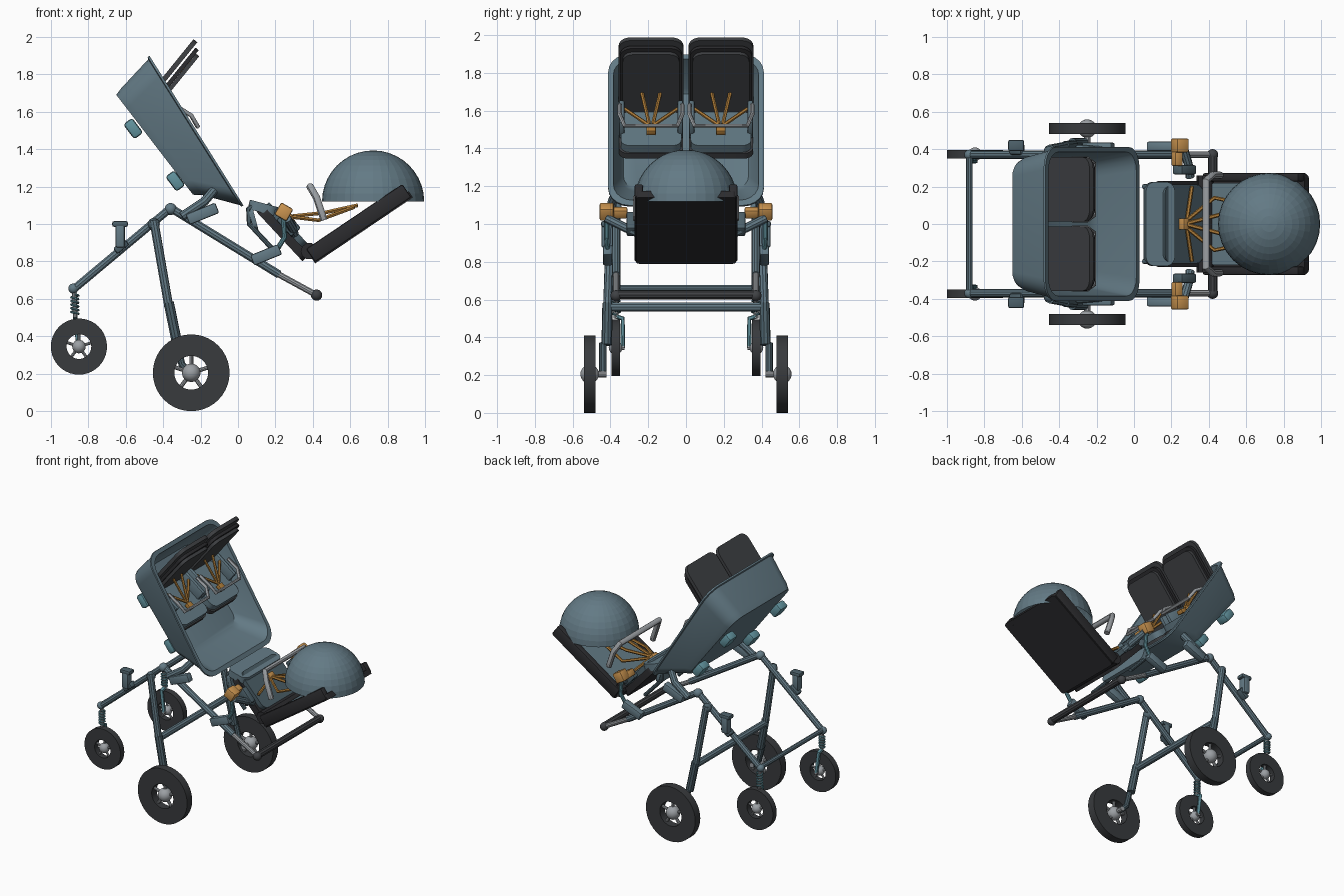
import bpy, bmesh, math
from mathutils import Matrix, Vector

if "Cube" in bpy.data.objects:
    bpy.data.objects.remove(bpy.data.objects["Cube"])


def material(name, rgb):
    m = bpy.data.materials.new(name)
    m.use_nodes = True
    m.diffuse_color = (*rgb, 1)
    m.node_tree.nodes["Principled BSDF"].inputs["Base Color"].default_value = (*rgb, 1)
    return m


SLATE = material("slate blue", (0.125, 0.195, 0.235))
DEEP = material("deep slate", (0.075, 0.12, 0.145))
CHARCOAL = material("charcoal", (0.05, 0.053, 0.058))
BLACK = material("black fabric", (0.025, 0.025, 0.028))
RUBBER = material("tyre rubber", (0.04, 0.043, 0.047))
GRAY = material("light gray", (0.33, 0.35, 0.37))
TEAL = material("teal", (0.12, 0.29, 0.34))
ORANGE = material("orange", (0.6, 0.3, 0.08))
STRAP = material("strap amber", (0.42, 0.2, 0.04))


def add(name, bm, mats, smooth=True):
    bmesh.ops.recalc_face_normals(bm, faces=bm.faces)
    mesh = bpy.data.meshes.new(name)
    bm.to_mesh(mesh)
    bm.free()
    return link(name, mesh, mats, smooth)


def link(name, mesh, mats, smooth=True):
    ob = bpy.data.objects.new(name, mesh)
    bpy.context.collection.objects.link(ob)
    mesh.materials.clear()
    for m in mats:
        mesh.materials.append(m)
    if smooth:
        bpy.ops.object.select_all(action='DESELECT')
        ob.select_set(True)
        bpy.context.view_layer.objects.active = ob
        bpy.ops.object.shade_smooth_by_angle(angle=math.radians(35))
    return ob


def tube(name, pts, r, mat, bevel=3):
    """Round tube along a list of points."""
    cu = bpy.data.curves.new(name, 'CURVE')
    cu.dimensions = '3D'
    cu.bevel_depth, cu.bevel_resolution, cu.use_fill_caps = r, bevel, True
    sp = cu.splines.new('POLY')
    sp.points.add(len(pts) - 1)
    for p, co in zip(sp.points, pts):
        p.co = (*co, 1)
    tmp = bpy.data.objects.new(name, cu)
    mesh = bpy.data.meshes.new_from_object(tmp)
    bpy.data.objects.remove(tmp)
    return link(name, mesh, [mat])


def box(name, c, size, tilt, mat, bevel=0.01):
    """Bevelled box whose long axis is tilted upwards by an angle in degrees."""
    bm = bmesh.new()
    bmesh.ops.create_cube(bm, size=1)
    bmesh.ops.scale(bm, vec=size, verts=bm.verts)
    if bevel:
        bmesh.ops.bevel(bm, geom=bm.edges[:], offset=bevel, segments=2, affect='EDGES', profile=0.5)
    bm.transform(Matrix.Translation(c) @ Matrix.Rotation(math.radians(-tilt), 4, 'Y'))
    return add(name, bm, [mat])


def panel(name, c, size, tilt, radius, mat):
    """Slab with rounded corners in its own plane."""
    bm = bmesh.new()
    loops = [[bm.verts.new(p) for p in rounded(-size[0] / 2, size[0] / 2, size[1] / 2, radius, h)]
             for h in (-size[2] / 2, size[2] / 2)]
    skin(bm, loops, caps=True)
    bm.transform(Matrix.Translation(c) @ Matrix.Rotation(math.radians(-tilt), 4, 'Y'))
    return add(name, bm, [mat])


def rounded(u0, u1, hv, r, w, shift=(0, 0)):
    pts = []
    corners = ((u1 - r, hv - r), (u0 + r, hv - r), (u0 + r, r - hv), (u1 - r, r - hv))
    for k, (cu, cv) in enumerate(corners):
        for j in range(6):
            a = math.pi / 2 * (k + j / 5)
            u = cu + r * math.cos(a)
            pts.append((u, cv + r * math.sin(a), w + shift[0] + shift[1] * u))
    return pts


def skin(bm, loops, caps=False, mats=None):
    for i, (a, b) in enumerate(zip(loops, loops[1:])):
        for k in range(len(a)):
            f = bm.faces.new((a[k - 1], a[k], b[k], b[k - 1]))
            f.material_index = mats[i] if mats else 0
    if caps:
        return bm.faces.new(loops[0]), bm.faces.new(loops[-1])


def lathe(name, profile, c, mat, axis='Y', n=40):
    """Closed ring section (radius, height) turned about an axis."""
    bm = bmesh.new()
    rings = [[bm.verts.new((r * math.cos(t * math.tau / n), r * math.sin(t * math.tau / n), h))
              for t in range(n)] for r, h in profile]
    skin(bm, rings + rings[:1])
    rot = Matrix.Rotation(math.pi / 2, 4, 'X') if axis == 'Y' else Matrix()
    bm.transform(Matrix.Translation(c) @ rot)
    return add(name, bm, [mat])


def ball(name, c, r, mat, smooth=True, cut=None):
    bm = bmesh.new()
    bmesh.ops.create_uvsphere(bm, u_segments=32, v_segments=20, radius=r)
    if cut is not None:
        bmesh.ops.bisect_plane(bm, geom=bm.verts[:] + bm.edges[:] + bm.faces[:],
                               plane_co=(0, 0, cut), plane_no=(0, 0, 1), clear_inner=True)
    bm.transform(Matrix.Translation(c))
    return add(name, bm, [mat], smooth)


def wheel(name, c, r, w):
    lathe(name + "_tyre", [(r * .44, -w / 2), (r, -w / 2), (r, w / 2), (r * .44, w / 2)], c, RUBBER)
    ball(name + "_hub", c, r * .24, GRAY)
    for k in range(5):
        a = k * math.tau / 5 + .3
        end = Vector(c) + Vector((math.cos(a), 0, math.sin(a))) * r * .48
        tube(name + "_spoke", [c, end], r * .055, GRAY)


# Frame, wheels and brackets, once per side
for s, side in ((1, "back"), (-1, "front")):
    def P(x, y, z):
        return (x, s * y, z)

    wheel(side + "_large_wheel", P(-.25, .51, .205), .205, .06)
    wheel(side + "_small_wheel", P(-.85, .373, .345), .15, .045)
    tube(side + "_upper_rail", [P(-.88, .37, .65), P(-.36, .37, 1.085)], .022, SLATE)
    tube(side + "_lower_rail", [P(-.36, .37, 1.085), P(.22, .37, .73)], .023, SLATE)
    tube(side + "_handle_rail", [P(.2, .37, .74), P(.42, .37, .62)], .017, GRAY)
    ball(side + "_handle_end", P(.42, .37, .62), .03, CHARCOAL)
    ball(side + "_apex_joint", P(-.36, .37, 1.08), .032, SLATE)
    tube(side + "_large_leg", [P(-.45, .4, 1.02), P(-.37, .415, .56)], .024, SLATE)
    tube(side + "_large_leg_lower", [P(-.37, .415, .58), P(-.325, .42, .36)], .028, DEEP)
    tube(side + "_axle_arm", [P(-.33, .44, .37), P(-.3, .44, .25), P(-.25, .44, .2)], .02, DEEP)
    tube(side + "_axle", [P(-.25, .42, .205), P(-.25, .51, .205)], .018, GRAY)
    ball(side + "_leg_joint", P(-.45, .39, 1.0), .032, DEEP)
    # Sprung caster
    ball(side + "_caster_joint", P(-.88, .37, .655), .027, SLATE)
    tube(side + "_caster_post", [P(-.875, .37, .65), P(-.87, .37, .5)], .013, GRAY)
    helix = [P(-.872 + .02 * math.cos(t * .8), .37 + .02 * math.sin(t * .8), .52 + t * .0025)
             for t in range(42)]
    tube(side + "_spring", helix, .006, TEAL, 1)
    tube(side + "_fork", [P(-.87, .37, .51), P(-.87, .335, .5), P(-.85, .335, .345)], .013, TEAL)
    tube(side + "_caster_axle", [P(-.85, .325, .345), P(-.85, .4, .345)], .014, GRAY)
    # Cup clamp on the upper rail
    box(side + "_clamp_post", P(-.63, .42, .94), (.05, .055, .13), 0, SLATE)
    box(side + "_clamp_top", P(-.63, .42, 1.0), (.085, .06, .03), 0, DEEP)
    box(side + "_clamp_foot", P(-.625, .4, .88), (.08, .06, .04), 40, DEEP)
    # Carrycot mount
    box(side + "_cot_mount", P(-.19, .41, 1.055), (.17, .05, .06), 22, SLATE)
    tube(side + "_cot_arm", [P(-.3, .4, 1.04), P(-.18, .39, 1.12), P(-.13, .36, 1.18)], .025, SLATE)
    for x, z in ((-.56, 1.51), (-.335, 1.23)):
        box(side + "_cot_foot", P(x, .3, z), (.1, .09, .06), -53, TEAL, .015)
    # Seat mount
    box(side + "_seat_clamp", P(.15, .415, .835), (.16, .05, .06), 22, SLATE)
    tube(side + "_seat_strut", [P(.2, .415, .85), P(.25, .42, .93), P(.24, .42, 1.05)], .014, TEAL)
    box(side + "_latch", P(.245, .42, 1.065), (.075, .075, .075), -30, ORANGE)
    box(side + "_latch_tab", P(.23, .35, 1.06), (.05, .08, .05), -30, ORANGE)
    tube(side + "_seat_pivot", [P(.26, .42, 1.03), P(.29, .32, .98), P(.3, .25, .95)], .024, SLATE)
    box(side + "_seat_side_block", P(.27, .29, 1.0), (.12, .05, .07), -48, DEEP)

# Cross bars
tube("large_leg_crossbar", [(-.37, -.41, .56), (-.37, .41, .56)], .025, SLATE)
tube("caster_crossbar", [(-.88, -.37, .66), (-.88, .37, .66)], .017, SLATE)
tube("handle_grip", [(.42, -.36, .625), (.42, .36, .625)], .025, CHARCOAL)

# Carrycot shell: outer wall, rim, inner wall and floor
bm = bmesh.new()
slope = (-.252, .095)
sections = [rounded(.07, .74, .34, .09, 0, slope), rounded(.055, .77, .36, .1, .04, slope),
            rounded(0, .92, .4, .11, 0), rounded(-.012, .932, .412, .11, .004),
            rounded(-.012, .932, .412, .11, .016), rounded(.018, .9, .385, .1, .016),
            rounded(.07, .755, .345, .09, .05, slope), rounded(.09, .72, .33, .08, .025, slope)]
loops = [[bm.verts.new(p) for p in sec] for sec in sections]
for cap in skin(bm, loops, True, [0, 0, 1, 1, 1, 0, 0]):
    cap.material_index = 2
down, out = Vector((.532, 0, -.847)), Vector((.847, 0, .532))
place = Matrix((down, (0, 1, 0), out)).transposed().to_4x4()
bm.transform(Matrix.Translation((-.48, 0, 1.88)) @ place)
add("carrycot", bm, [SLATE, GRAY, CHARCOAL])

# Twin seats inside the carrycot
for s, side in ((1, "back"), (-1, "front")):
    def Q(x, dy, z):
        return (x, s * .185 + dy, z)

    panel(side + "_twin_back_shell", Q(-.385, 0, 1.785), (.5, .345, .026), 51, .06, CHARCOAL)
    panel(side + "_twin_back_pad", Q(-.363, 0, 1.757), (.46, .33, .022), 51, .06, BLACK)
    panel(side + "_twin_back_cushion", Q(-.348, 0, 1.74), (.42, .3, .022), 51, .05, CHARCOAL)
    panel(side + "_twin_base", Q(-.365, 0, 1.45), (.3, .34, .035), -37, .05, CHARCOAL)
    panel(side + "_twin_cushion", Q(-.35, 0, 1.485), (.3, .32, .05), -37, .05, SLATE)
    for d in (-1, 1):
        box(side + "_twin_side", Q(-.37, d * .155, 1.555), (.2, .03, .11), -37, SLATE)
        tube(side + "_twin_shoulder_strap",
             [Q(-.24, d * .085, 1.88), Q(-.38, d * .05, 1.7), Q(-.3, d * .01, 1.53)], .01, STRAP, 1)
        tube(side + "_twin_lap_strap", [Q(-.38, d * .14, 1.61), Q(-.29, 0, 1.515)], .01, STRAP, 1)
    box(side + "_twin_buckle", Q(-.27, 0, 1.495), (.05, .05, .03), -37, STRAP, .005)
    tube(side + "_twin_bumper", [Q(-.33, -.165, 1.63), Q(-.25, -.165, 1.58), Q(-.215, -.14, 1.52),
                                 Q(-.215, .14, 1.52), Q(-.25, .165, 1.58), Q(-.33, .165, 1.63)],
         .012, GRAY)

# Lower seat: reclined back with side rails and a domed hood
panel("seat_back", (.662, 0, .982), (.63, .53, .04), 34, .02, BLACK)
panel("seat_back_cushion", (.6, 0, .985), (.48, .44, .03), 34, .05, SLATE)
for d in (-1, 1):
    box("seat_back_rail", (.645, d * .25, 1.005), (.62, .045, .085), 34, BLACK)
    tube("seat_shoulder_strap", [(.27, d * .01, 1.04), (.43, d * .14, 1.02), (.62, d * .1, 1.09)],
         .011, STRAP, 1)
    tube("seat_middle_strap", [(.27, 0, 1.04), (.46, d * .05, 1.06), (.64, d * .07, 1.1)],
         .011, STRAP, 1)
    tube("seat_lap_strap", [(.28, 0, 1.04), (.31, d * .2, .99)], .011, STRAP, 1)
    tube("leg_rest_frame", [(.1, d * .2, 1.11), (.055, d * .2, 1.08), (.06, d * .2, 1.0),
                            (.2, d * .2, .85)], .014, DEEP)
tube("seat_hinge", [(.38, -.26, .855), (.38, .26, .855)], .045, BLACK)
ball("hood", (.722, 0, 1.12), .273, SLATE, False, 0)
panel("seat_base", (.24, 0, .95), (.36, .46, .05), -47, .05, BLACK)
panel("seat_cushion", (.25, 0, .99), (.3, .42, .05), -47, .05, DEEP)
panel("leg_rest", (.135, 0, 1.085), (.16, .45, .05), -15, .05, SLATE)
panel("leg_rest_flap", (.08, 0, 1.03), (.13, .43, .025), -75, .04, SLATE)
box("seat_buckle", (.27, 0, 1.04), (.05, .06, .04), -47, ORANGE, .005)
tube("seat_bumper", [(.46, -.26, 1.02), (.42, -.26, 1.14), (.385, -.23, 1.2), (.385, .23, 1.2),
                     (.42, .26, 1.14), (.46, .26, 1.02)], .02, GRAY)
